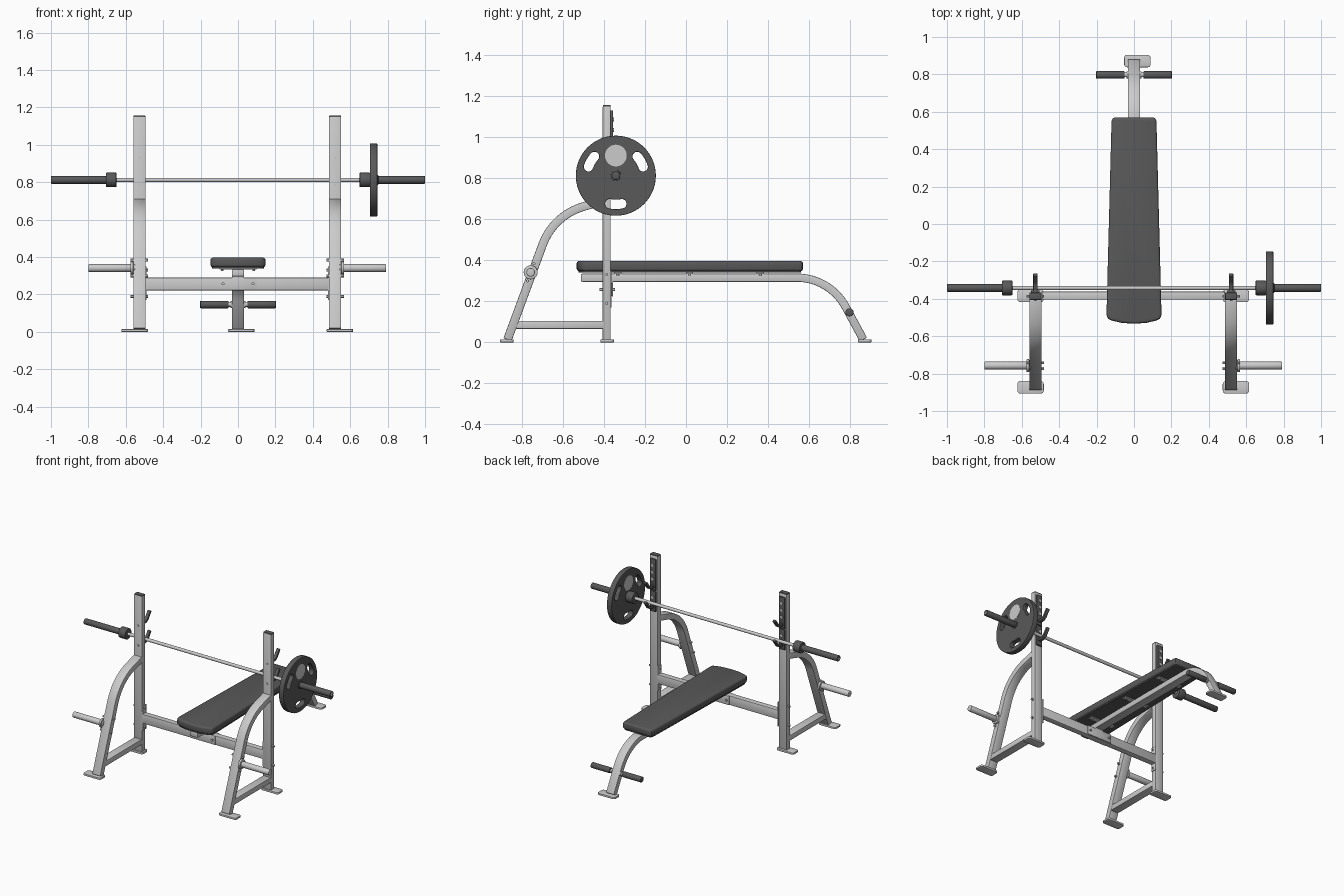
import bpy, bmesh, math
from math import sin, cos, pi, radians
from mathutils import Vector, Matrix

if "Cube" in bpy.data.objects:
    bpy.data.objects.remove(bpy.data.objects["Cube"])

dark = bpy.data.materials.new("dark_grey")
dark.diffuse_color = (0.10, 0.10, 0.10, 1)
dark.use_nodes = True
dark.node_tree.nodes["Principled BSDF"].inputs["Base Color"].default_value = dark.diffuse_color
OFF = -0.004          # small sideways shift of the rack frame
UX = 0.523            # upright distance from the middle


def finish(name, bm, bevel=0, segs=2, mat=None):
    bmesh.ops.recalc_face_normals(bm, faces=bm.faces)
    if bevel:
        edges = [e for e in bm.edges if e.calc_face_angle(0) > 0.7]
        bmesh.ops.bevel(bm, geom=edges, offset=bevel, segments=segs,
                        profile=0.5, affect='EDGES', clamp_overlap=True)
    me = bpy.data.meshes.new(name)
    bm.to_mesh(me)
    bm.free()
    me.shade_smooth()
    me.set_sharp_from_angle(angle=radians(35))
    ob = bpy.data.objects.new(name, me)
    bpy.context.collection.objects.link(ob)
    if mat:
        me.materials.append(mat)
    return ob


def box(name, lo, hi, bevel=0.004, mat=None, corner=0):
    bm = bmesh.new()
    lo, hi = Vector(lo), Vector(hi)
    size = hi - lo
    bmesh.ops.create_cube(bm, size=1, matrix=Matrix.Translation((lo + hi) / 2)
                          @ Matrix.Diagonal((*size, 1)))
    if corner:
        up = [e for e in bm.edges if abs(e.verts[0].co.z - e.verts[1].co.z) > 1e-4]
        bmesh.ops.bevel(bm, geom=up, offset=corner, segments=4, profile=0.5, affect='EDGES')
    return finish(name, bm, bevel, 2, mat)


def rod(name, a, b, r, sides=24, bevel=0, mat=None):
    bm = bmesh.new()
    a, b = Vector(a), Vector(b)
    rot = (b - a).to_track_quat('Z', 'Y').to_matrix().to_4x4()
    bmesh.ops.create_cone(bm, cap_ends=True, segments=sides, radius1=r, radius2=r,
                          depth=(b - a).length, matrix=Matrix.Translation((a + b) / 2) @ rot)
    return finish(name, bm, bevel, 2, mat)


def bolt(name, a, b):
    rod(name, a, b, 0.008, 6)


def prism(name, outline, z0, z1, bevel=0, segs=3, mat=None):
    bm = bmesh.new()
    face = bm.faces.new([bm.verts.new((x, y, z0)) for x, y in outline])
    ext = bmesh.ops.extrude_face_region(bm, geom=[face])
    for v in ext['geom']:
        if isinstance(v, bmesh.types.BMVert):
            v.co.z = z1
    return finish(name, bm, bevel, segs, mat)


def path(start, heading, steps):
    """Walk in the y-z plane: (length, 0) is straight, (radius, turn) is an arc."""
    p, h = Vector(start), radians(heading)
    pts = [p.copy()]
    for size, turn in steps:
        n = 12 if turn else 1
        d = radians(turn) / n
        step = 2 * size * sin(abs(d) / 2) if turn else size
        for _ in range(n):
            h += d / 2
            p = p + step * Vector((cos(h), sin(h)))
            h += d / 2
            pts.append(p.copy())
    return pts


def tube(name, pts, x, width, thick, bevel=0.004, mat=None):
    """Rectangular tube along a y-z path."""
    bm = bmesh.new()
    pts = [Vector(p) for p in pts]
    rings = []
    for i, p in enumerate(pts):
        d1 = (p - pts[i - 1]).normalized() if i else (pts[1] - p).normalized()
        d2 = (pts[i + 1] - p).normalized() if i < len(pts) - 1 else d1
        d = (d1 + d2).normalized()
        n = Vector((-d.y, d.x)) * (thick / 2 / max(0.4, d.dot(d1)))
        rings.append([bm.verts.new((x + sx * width / 2, p.x + s * n.x, p.y + s * n.y))
                      for sx, s in ((-1, -1), (1, -1), (1, 1), (-1, 1))])
    for a, b in zip(rings, rings[1:]):
        for k in range(4):
            bm.faces.new((a[k], a[(k + 1) % 4], b[(k + 1) % 4], b[k]))
    bm.faces.new(rings[0])
    bm.faces.new(rings[-1])
    return finish(name, bm, bevel, 2, mat)


def foot(name, x, y):
    box(name, (x - 0.0705, y - 0.033, 0), (x + 0.0705, y + 0.033, 0.014), 0.002, None, 0.015)


# rack sides
for s, side in ((-1, "left"), (1, "right")):
    x = OFF + s * UX
    box(side + "_upright", (x - .033, -.406, .01), (x + .033, -.367, 1.15))
    box(side + "_upright_cap", (x - .032, -.405, 1.145), (x + .032, -.368, 1.157), .004, dark)
    foot(side + "_upright_foot", x + s * .026, -.384)
    foot(side + "_front_foot", x + s * .026, -.873)
    tube(side + "_curved_leg", path((-.87, .013), 69.7, [(.495, 0), (.3, -53.7), (.103, 0)]),
         x, .066, .042)
    box(side + "_lower_strut", (x - .031, -.835, .066), (x + .031, -.40, .105))
    # weight storage peg
    out = x + s * .033
    rod(side + "_storage_peg", (out - s * .01, -.757, .341), (OFF + s * .796, -.757, .341), .021, 32, .004)
    rod(side + "_peg_collar", (out, -.757, .341), (out + s * .016, -.757, .341), .034, 32, .003)
    for t in (-.045, .045):
        y, z = -.757 + t * .347, .341 + t * .938
        bolt(side + "_peg_bolt", (x - .047, y, z), (x + .047, y, z))
    # crossbeam end plate and its bolts
    inn = x - s * .033
    box(side + "_end_plate", (inn - s * .006, -.404, .17), (inn, -.362, .35), .001)
    for z in (.19, .33):
        bolt(side + "_beam_bolt", (x - .047, -.386, z), (x + .047, -.386, z))
    # bar rest: back plate with two upturned hooks
    for z0, z1 in ((.745, .895), (.90, 1.13)):
        box(side + "_rest_plate", (x - .023, -.368, z0), (x + .023, -.355, z1), .003, dark)
    for z in (.785, .93):
        tube(side + "_hook", [(-.36, z), (-.325, z), (-.305, z + .012), (-.27, z + .06)],
             x, .024, .018, .004, dark)
        bolt(side + "_hook_bolt", (x, -.411, z), (x, -.40, z))
    for z in (.85, .985, 1.035, 1.085):
        rod(side + "_rest_bolt", (x, -.357, z), (x, -.351, z), .010, 16)

# crossbeam with middle joint plates
box("crossbeam", (OFF - .49, -.404, .222), (OFF + .49, -.362, .29))
for y in (-.408, -.362):
    box("joint_plate", (-.10, y, .224), (.10, y + .007, .289), .001)
for sx in (-1, 1):
    bolt("joint_bolt", (sx * .08, -.422, .257), (sx * .08, -.345, .257))

# bench rail bending down into the rear leg
tube("bench_rail", path((-.508, .315), 0, [(1.048, 0), (.27, -61.5), (.183, 0)]), 0, .064, .04)
box("rail_saddle", (-.032, -.405, .285), (.032, -.355, .30), .001)
box("rail_end_cap", (-.030, -.512, .297), (.030, -.506, .333), .002, None)
foot("rear_foot", .018, .871)

# padded seat and backing board
half = [(.104, .57), (.114, .565), (.12, .552), (.147, -.48), (.145, -.495), (.137, -.508),
        (.12, -.516), (.065, -.529), (0, -.533)]
outline = half + [(-x, y) for x, y in half[-2::-1]]
prism("seat_pad", outline, .346, .397, .013, 3, dark)
prism("seat_board", [(x * .94, y * .985) for x, y in outline], .339, .35, 0, 1, dark)

# seat cross brackets
for y in (-.333, .017, .362):
    box("seat_bracket", (-.10, y - .018, .333), (.10, y + .018, .340), .001)
    for sx in (-1, 1):
        bolt("seat_bolt", (sx * .085, y, .326), (sx * .085, y, .336))

# foot bar with two grips
rod("foot_bar", (-.19, .797, .146), (.19, .797, .146), .012)
for s in (-1, 1):
    rod("foot_grip", (s * .05, .797, .146), (s * .203, .797, .146), .02, 32, .004, dark)
    rod("foot_grip_washer", (s * .032, .797, .146), (s * .04, .797, .146), .018)

# barbell
BY, BZ = -.342, .812
rod("bar_shaft", (-.68, BY, BZ), (.68, BY, BZ), .0115)
for s in (-1, 1):
    rod("bar_sleeve", (s * .66, BY, BZ), (s, BY, BZ), .021, 32, .004, dark)
    rod("bar_collar", (s * .65, BY, BZ), (s * .706, BY, BZ), .039, 32, .004, dark)
    rod("sleeve_end", (s * .99, BY, BZ), (s * 1.0, BY, BZ), .012)


# weight plate: disc with three curved grip slots
def spline(cu, pts):
    sp = cu.splines.new('POLY')
    sp.points.add(len(pts) - 1)
    for q, (a, b) in zip(sp.points, pts):
        q.co = (a, b, 0, 1)
    sp.use_cyclic_u = True


def polar(r, a):
    return (r * cos(a), r * sin(a))


cu = bpy.data.curves.new("weight_plate", 'CURVE')
cu.dimensions, cu.fill_mode = '2D', 'BOTH'
cu.extrude, cu.bevel_depth, cu.bevel_resolution = .0165, .003, 1
spline(cu, [polar(.192, 2 * pi * i / 72) for i in range(72)])
spline(cu, [polar(.022, 2 * pi * i / 32) for i in range(32)])
R, W, SPAN = .14, .026, .21
for mid in (radians(30), radians(150), radians(270)):
    slot = [polar(R + W, mid - SPAN + 2 * SPAN * i / 6) for i in range(7)]
    for end in (1, -1):
        cx, cy = polar(R, mid + end * SPAN)
        base = mid + end * SPAN + (0 if end > 0 else pi)
        slot += [(cx + W * cos(base + pi * i / 10), cy + W * sin(base + pi * i / 10))
                 for i in range(1, 10)]
        if end > 0:
            slot += [polar(R - W, mid + SPAN - 2 * SPAN * i / 6) for i in range(7)]
    spline(cu, slot)
plate = bpy.data.objects.new("weight_plate", cu)
bpy.context.collection.objects.link(plate)
plate.rotation_euler = (pi / 2, 0, pi / 2)
plate.location = (.7255, BY, BZ)
cu.materials.append(dark)
bpy.context.view_layer.objects.active = plate
plate.select_set(True)
bpy.ops.object.convert(target='MESH')
bpy.ops.object.shade_smooth_by_angle(angle=radians(35))

# pale round inlay on both plate faces and the hub ring
rod("plate_inlay", (.7045, BY, BZ + .098), (.7465, BY, BZ + .098), .053, 40)
rod("plate_hub", (.706, BY, BZ), (.75, BY, BZ), .026, 32, .002, dark)
